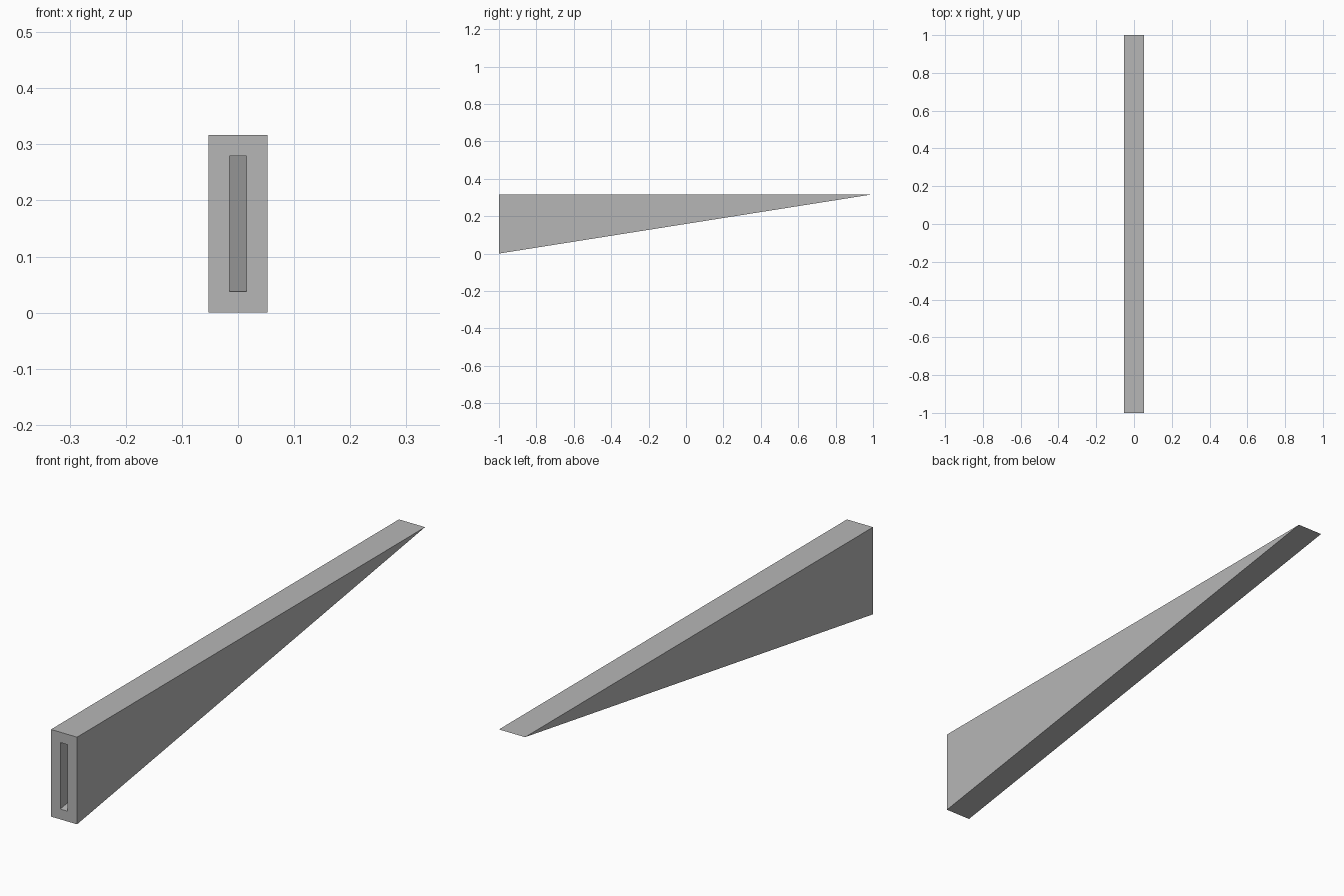
import bpy, bmesh

cube = bpy.data.objects.get("Cube")
if cube:
    bpy.data.objects.remove(cube, do_unlink=True)

HALF_WIDTH, HEIGHT, WALL = 0.0525, 0.317, 0.0375

# Plain grey material
grey = bpy.data.materials.new("mid_grey")
grey.use_nodes = True
color = (0.47, 0.47, 0.47, 1)
grey.diffuse_color = color
grey.node_tree.nodes["Principled BSDF"].inputs["Base Color"].default_value = color

# Wedge: triangular side profile extruded across the width
bm = bmesh.new()
profile = [(-1, 0), (1, HEIGHT), (-1, HEIGHT)]
side = bm.faces.new([bm.verts.new((-HALF_WIDTH, y, z)) for y, z in profile])
extruded = bmesh.ops.extrude_face_region(bm, geom=[side], use_keep_orig=True)
new_verts = [g for g in extruded["geom"] if isinstance(g, bmesh.types.BMVert)]
bmesh.ops.translate(bm, verts=new_verts, vec=(2 * HALF_WIDTH, 0, 0))
bmesh.ops.recalc_face_normals(bm, faces=bm.faces[:])

# Slot: inset the front end, then push it in as a cavity that tapers to an edge
front = min(bm.faces, key=lambda f: f.calc_center_median().y)
bmesh.ops.inset_region(bm, faces=[front], thickness=WALL, use_even_offset=True)
end = bmesh.ops.extrude_discrete_faces(bm, faces=[front])["faces"][0]
slot_top = max(v.co.z for v in end.verts)
for v in end.verts:
    v.co.y, v.co.z = 0.5, slot_top
bmesh.ops.remove_doubles(bm, verts=bm.verts[:], dist=0.0001)

mesh = bpy.data.meshes.new("slotted_wedge")
bm.to_mesh(mesh)
bm.free()
mesh.materials.append(grey)
wedge = bpy.data.objects.new("slotted_wedge", mesh)
bpy.context.collection.objects.link(wedge)
